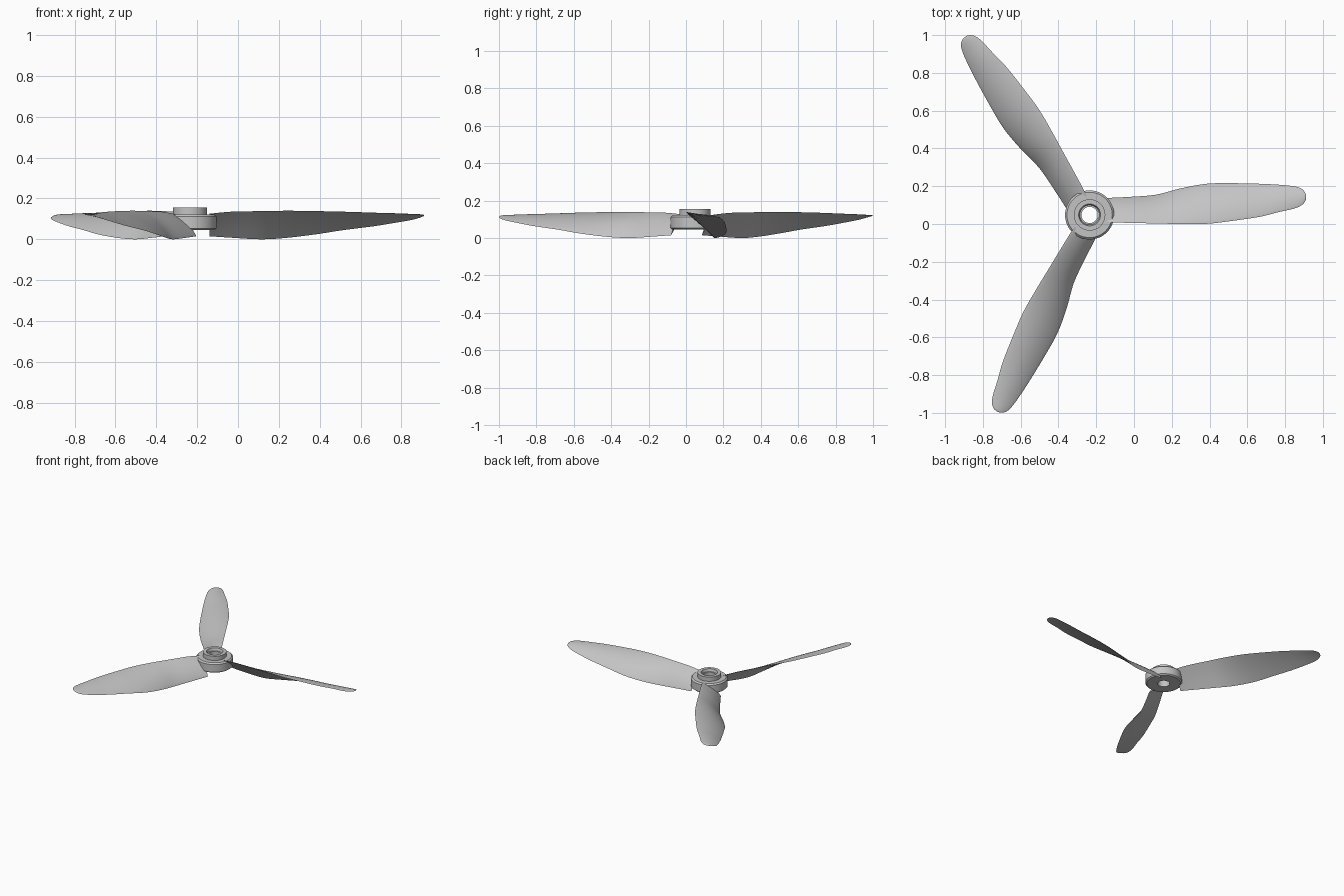
import bpy, bmesh, math
from mathutils import Matrix, Vector

cube = bpy.data.objects.get("Cube")
if cube:
    bpy.data.objects.remove(cube)

HUB = Vector((-0.235, 0.048, 0))

grey = bpy.data.materials.new("satin_grey")
grey.use_nodes = True
colour = (0.55, 0.55, 0.55, 1)
grey.diffuse_color = colour
grey.node_tree.nodes["Principled BSDF"].inputs["Base Color"].default_value = colour


def finish(name, bm, angle):
    bmesh.ops.recalc_face_normals(bm, faces=bm.faces)
    mesh = bpy.data.meshes.new(name)
    bm.to_mesh(mesh)
    bm.free()
    mesh.materials.append(grey)
    obj = bpy.data.objects.new(name, mesh)
    bpy.context.collection.objects.link(obj)
    bpy.ops.object.select_all(action="DESELECT")
    obj.select_set(True)
    bpy.context.view_layer.objects.active = obj
    bpy.ops.object.shade_smooth_by_angle(angle=math.radians(angle))
    return obj


def bridge(bm, a, b):
    for i in range(len(a)):
        j = (i + 1) % len(a)
        bm.faces.new((a[i], a[j], b[j], b[i]))


# Hub: closed lathe profile (radius, height) with collar and stepped bore
def make_hub(profile, sides=64):
    bm = bmesh.new()
    rings = []
    for k in range(sides):
        turn = Matrix.Rotation(math.tau * k / sides, 3, "Z")
        rings.append([bm.verts.new(HUB + turn @ Vector((r, 0, z))) for r, z in profile])
    for k in range(sides):
        bridge(bm, rings[k], rings[(k + 1) % sides])
    return finish("hub", bm, 25)


make_hub([(.043, .045), (.12, .045), (.13, .053), (.13, .112), (.12, .122),
          (.083, .122), (.083, .155), (.058, .155), (.052, .135), (.043, .135)])

# Blade stations: distance from hub, high edge (y, z), low edge (y, z)
STATIONS = [
    (.095, -.038, .125, .09, .015),
    (.2, -.042, .135, .095, .008),
    (.35, -.045, .138, .107, 0),
    (.48, -.048, .14, .14, .008),
    (.62, -.047, .138, .165, .025),
    (.75, -.032, .135, .168, .045),
    (.9, -.01, .13, .165, .064),
    (1, .015, .127, .16, .08),
    (1.08, .033, .123, .152, .094),
    (1.12, .05, .121, .14, .104),
    (1.14, .07, .119, .12, .112),
    (1.146, .088, .117, .1, .116),
]


def smooth_stations(rows, steps=4):
    out = []
    for i in range(len(rows) - 1):
        p0, p1 = rows[max(i - 1, 0)], rows[i]
        p2, p3 = rows[i + 1], rows[min(i + 2, len(rows) - 1)]
        for k in range(steps):
            t = k / steps
            out.append([b + t * (c - a) / 2 + t * t * (a - 2.5 * b + 2 * c - d / 2)
                        + t ** 3 * (3 * (b - c) + d - a) / 2
                        for a, b, c, d in zip(p0, p1, p2, p3)])
    return out + [rows[-1]]


# Blade section: arched upper face, nearly flat lower face
def section(row, n=12):
    x, y0, z0, y1, z1 = row
    high, low = Vector((x, y0, z0)), Vector((x, y1, z1))
    chord = low - high
    up = Vector((0, -chord.z, chord.y))
    pts = []
    for i in range(2 * n):
        s = i / n if i <= n else 2 - i / n
        s = (1 - math.cos(math.pi * s)) / 2
        arch = math.sin(math.pi * s)
        lift = .095 * arch ** .8 if i <= n else .012 * arch
        pts.append(high + chord * s + up * lift)
    return pts


def make_blade(name, degrees):
    turn = Matrix.Rotation(math.radians(degrees), 3, "Z")
    bm = bmesh.new()
    rings = [[bm.verts.new(HUB + turn @ p) for p in section(row)]
             for row in smooth_stations(STATIONS)]
    for a, b in zip(rings, rings[1:]):
        bridge(bm, a, b)
    bm.faces.new(rings[0])
    bm.faces.new(rings[-1])
    return finish(name, bm, 50)


for name, degrees in (("left_blade", 0), ("back_blade", 120), ("front_blade", 240)):
    make_blade(name, degrees)
